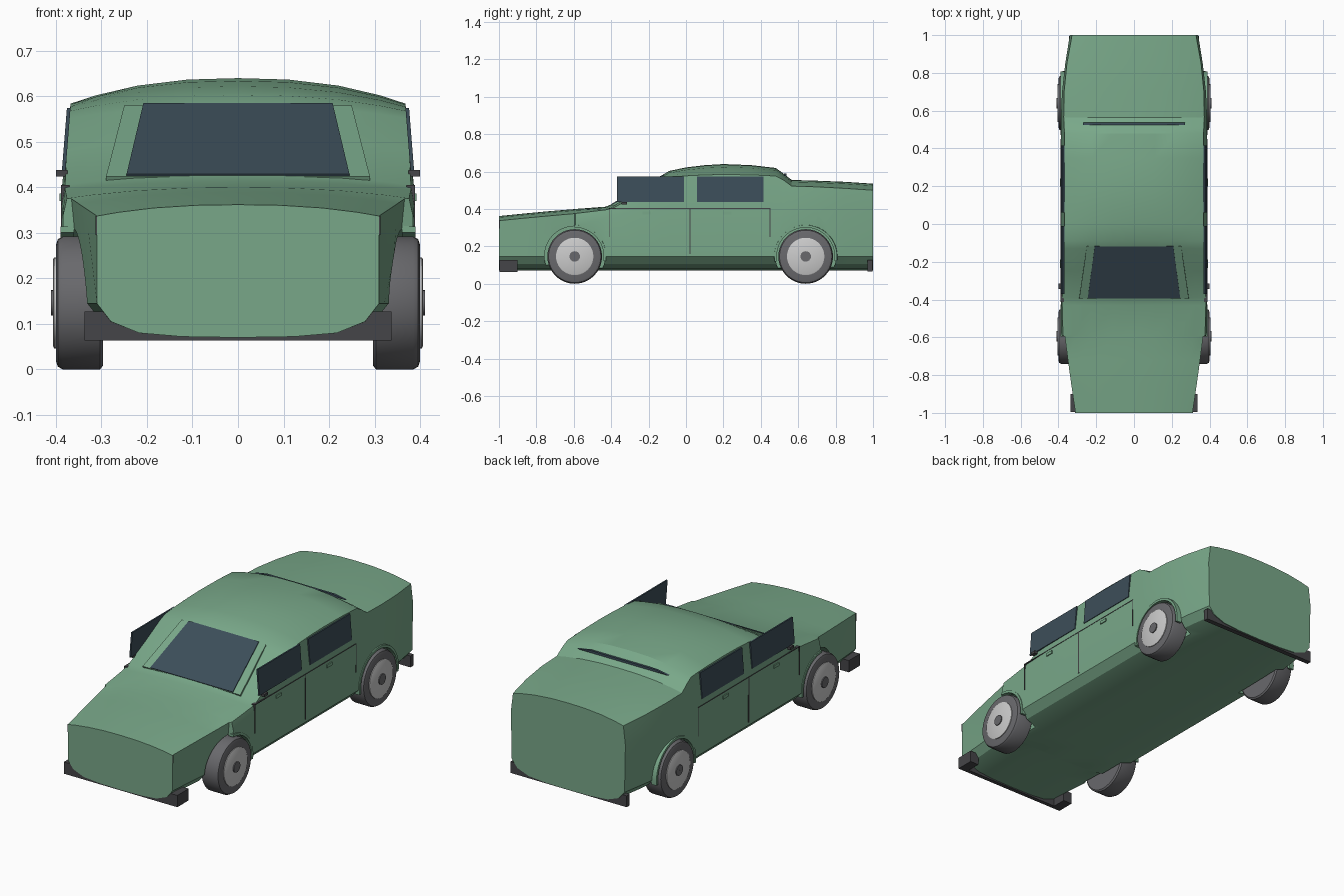
import bpy, math
from mathutils import Vector

if "Cube" in bpy.data.objects:
    bpy.data.objects.remove(bpy.data.objects["Cube"])


def material(name, color):
    m = bpy.data.materials.new(name)
    m.diffuse_color = (*color, 1)
    m.use_nodes = True
    m.node_tree.nodes["Principled BSDF"].inputs["Base Color"].default_value = m.diffuse_color
    return m


GREEN = material("paint", (0.19, 0.39, 0.25))
GLASS = material("glass", (0.045, 0.075, 0.10))
DARK = material("dark trim", (0.06, 0.06, 0.065))
TYRE = material("tyre", (0.14, 0.14, 0.15))
RIM = material("rim", (0.55, 0.57, 0.58))


def make(name, verts, faces, mat, angle=None):
    me = bpy.data.meshes.new(name)
    me.from_pydata([tuple(v) for v in verts], [], faces)
    me.materials.append(mat)
    ob = bpy.data.objects.new(name, me)
    bpy.context.collection.objects.link(ob)
    bpy.ops.object.select_all(action='DESELECT')
    ob.select_set(True)
    bpy.context.view_layer.objects.active = ob
    bpy.ops.object.mode_set(mode='EDIT')
    bpy.ops.mesh.select_all(action='SELECT')
    bpy.ops.mesh.normals_make_consistent(inside=False)
    bpy.ops.object.mode_set(mode='OBJECT')
    if angle:
        bpy.ops.object.shade_smooth_by_angle(angle=math.radians(angle))
    return ob


def prism(name, pts, offset, mat):
    """Polygon extruded along an offset vector."""
    n = len(pts)
    a = [Vector(p) for p in pts]
    b = [p + Vector(offset) for p in a]
    faces = [tuple(range(n)), tuple(range(n, 2 * n))]
    faces += [(i, (i + 1) % n, n + (i + 1) % n, n + i) for i in range(n)]
    return make(name, a + b, faces, mat)


def box(name, x, y, z, mat):
    pts = [(x[0], y[0], z[0]), (x[0], y[1], z[0]), (x[0], y[1], z[1]), (x[0], y[0], z[1])]
    return prism(name, pts, (x[1] - x[0], 0, 0), mat)


def lathe(name, profile, y, z, side, mat, n=40, start=0, sweep=2 * math.pi):
    """Closed (x, radius) profile swept around an axle line."""
    full = sweep > 6.28
    rings = n if full else n + 1
    m = len(profile)
    verts, faces = [], []
    for i in range(rings):
        a = start + sweep * i / n
        verts += [(side * x, y + r * math.cos(a), z + r * math.sin(a)) for x, r in profile]
    for i in range(n):
        j = (i + 1) % rings
        faces += [(i * m + k, i * m + (k + 1) % m, j * m + (k + 1) % m, j * m + k) for k in range(m)]
    if not full:
        faces += [tuple(range(m)), tuple(range(n * m, n * m + m))]
    return make(name, verts, faces, mat, 35)


# Body: stations of y, top width, shoulder width, sill width, edge z, crown z
STATIONS = [
    (-1.0, .31, .31, .31, .337, .362), (-.85, .332, .33, .322, .352, .377),
    (-.72, .35, .348, .335, .364, .389), (-.597, .366, .362, .345, .375, .399),
    (-.59, .376, .385, .383, .376, .40), (-.43, .38, .387, .386, .395, .412),
    (-.39, .38, .387, .386, .405, .428), (-.25, .376, .387, .386, .48, .508),
    (-.13, .37, .387, .386, .552, .579), (-.09, .369, .387, .386, .568, .603),
    (0, .368, .387, .386, .577, .622), (.1, .368, .387, .386, .582, .634),
    (.2, .368, .387, .386, .584, .64), (.35, .368, .387, .386, .582, .634),
    (.48, .368, .387, .386, .576, .619), (.52, .37, .387, .386, .555, .59),
    (.565, .372, .387, .385, .522, .555), (.7, .37, .381, .378, .518, .551),
    (.85, .355, .364, .36, .51, .545), (1.0, .328, .34, .335, .50, .535)]


def section(y, wt, wm, wb, ze, zt):
    half = [(t * wt, zt - (zt - ze) * t ** 2.4) for t in (0, .3, .6, .85, 1)]
    half += [(wm, min(.40, ze - .04)), (wb, .145), (wb * .9, .105), (wb * .7, .08), (wb * .4, .072), (0, .07)]
    return [(x, y, z) for x, z in half] + [(-x, y, z) for x, z in half[-2:0:-1]]


rings = [section(*s) for s in STATIONS]
m = len(rings[0])
faces = [tuple(range(m)), tuple(range((len(rings) - 1) * m, len(rings) * m))]
for i in range(len(rings) - 1):
    faces += [(i * m + k, i * m + (k + 1) % m, (i + 1) * m + (k + 1) % m, (i + 1) * m + k) for k in range(m)]
body = make("car_body", [v for r in rings for v in r], faces, GREEN)

# Wheel wells cut through the body sides
AXLES = {"front": -.595, "rear": .64}
WHEEL_Z = .146
for end, y in AXLES.items():
    for s in (-1, 1):
        pts = [(s * .285, y + .162 * math.cos(math.tau * i / 40), WHEEL_Z + .162 * math.sin(math.tau * i / 40))
               for i in range(40)]
        cutter = prism("well_cutter", pts, (s * .2, 0, 0), GREEN)
        mod = body.modifiers.new("well", 'BOOLEAN')
        mod.operation, mod.solver, mod.object = 'DIFFERENCE', 'EXACT', cutter
        bpy.context.view_layer.objects.active = body
        bpy.ops.object.modifier_apply(modifier=mod.name)
        bpy.data.objects.remove(cutter)
bpy.ops.object.select_all(action='DESELECT')
body.select_set(True)
bpy.context.view_layer.objects.active = body
bpy.ops.object.shade_smooth_by_angle(angle=math.radians(28))

# Wheels and arch lips
for end, y in AXLES.items():
    for s, side in ((-1, "left"), (1, "right")):
        tag = f"{end}_{side}"
        lathe(tag + "_tyre", [(.297, .02), (.297, .138), (.303, .146), (.385, .146), (.396, .14),
                              (.40, .128), (.40, .02)], y, WHEEL_Z, s, TYRE)
        lathe(tag + "_rim", [(.39, .005), (.39, .10), (.404, .10), (.406, .096), (.406, .005)], y, WHEEL_Z, s, RIM)
        lathe(tag + "_hub_cap", [(.40, .0005), (.40, .028), (.411, .028), (.411, .0005)], y, WHEEL_Z, s, TYRE, 24)
        sweep = math.pi * (.55 if end == "front" else 1.1)
        lathe(tag + "_arch_lip", [(.36, .155), (.36, .17), (.39, .168), (.39, .155)], y, WHEEL_Z, s,
              GREEN, 24, -.15, sweep)

# Windscreen with frame, lying on the slope ahead of the roof
for name, bottom, top, lift, mat in (("windscreen_frame", .29, .25, .0, GREEN),
                                     ("windscreen", .245, .208, .005, GLASS)):
    prism(name, [(-bottom, -.395, .424 + lift), (bottom, -.395, .424 + lift),
                 (top, -.12, .58 + lift), (-top, -.12, .58 + lift)], (0, .006, -.012), mat)

# Rear window, almost buried in the back of the roof
prism("rear_window", [(-.27, .525, .577), (.27, .525, .577), (.2, .525, .589), (-.2, .525, .589)],
      (0, .012, 0), GLASS)

# Side windows, door seams, handles, mirrors and lamps
for s, side in ((-1, "left"), (1, "right")):
    for end, y0, y1 in (("front", -.37, -.01), ("rear", .06, .415)):
        prism(f"{end}_{side}_window", [(s * .387, y0, .437), (s * .387, y1, .437),
                                       (s * .376, y1, .574), (s * .376, y0, .574)], (-s * .008, 0, 0), GLASS)
    for name, y, z in (("top", (-.41, .45), (.401, .405)), ("front", (-.412, -.408), (.25, .405)),
                       ("middle", (.018, .024), (.16, .405)), ("rear", (.447, .451), (.25, .405))):
        box(f"{side}_door_{name}_seam", (s * .37, s * .3885), y, z, DARK)
    for end, y in (("front", -.21), ("rear", .22)):
        box(f"{end}_{side}_door_handle", (s * .38, s * .392), (y - .022, y + .022), (.37, .386), GREEN)
    box(f"{side}_mirror", (s * .375, s * .40), (-.345, -.315), (.424, .438), DARK)
    box(f"{side}_headlamp", (s * .304, s * .313), (-1.0, -.995), (.295, .337), DARK)

# Bumpers: front bar with wrapped ends, thin rear bar
prism("front_bumper", [(-.337, -.996, .064), (.337, -.996, .064), (.337, -.9, .064), (.285, -.9, .064),
                       (.285, -.975, .064), (-.285, -.975, .064), (-.285, -.9, .064), (-.337, -.9, .064)],
      (0, 0, .063), DARK)
box("rear_bumper", (-.345, .345), (.97, .996), (.066, .127), DARK)
